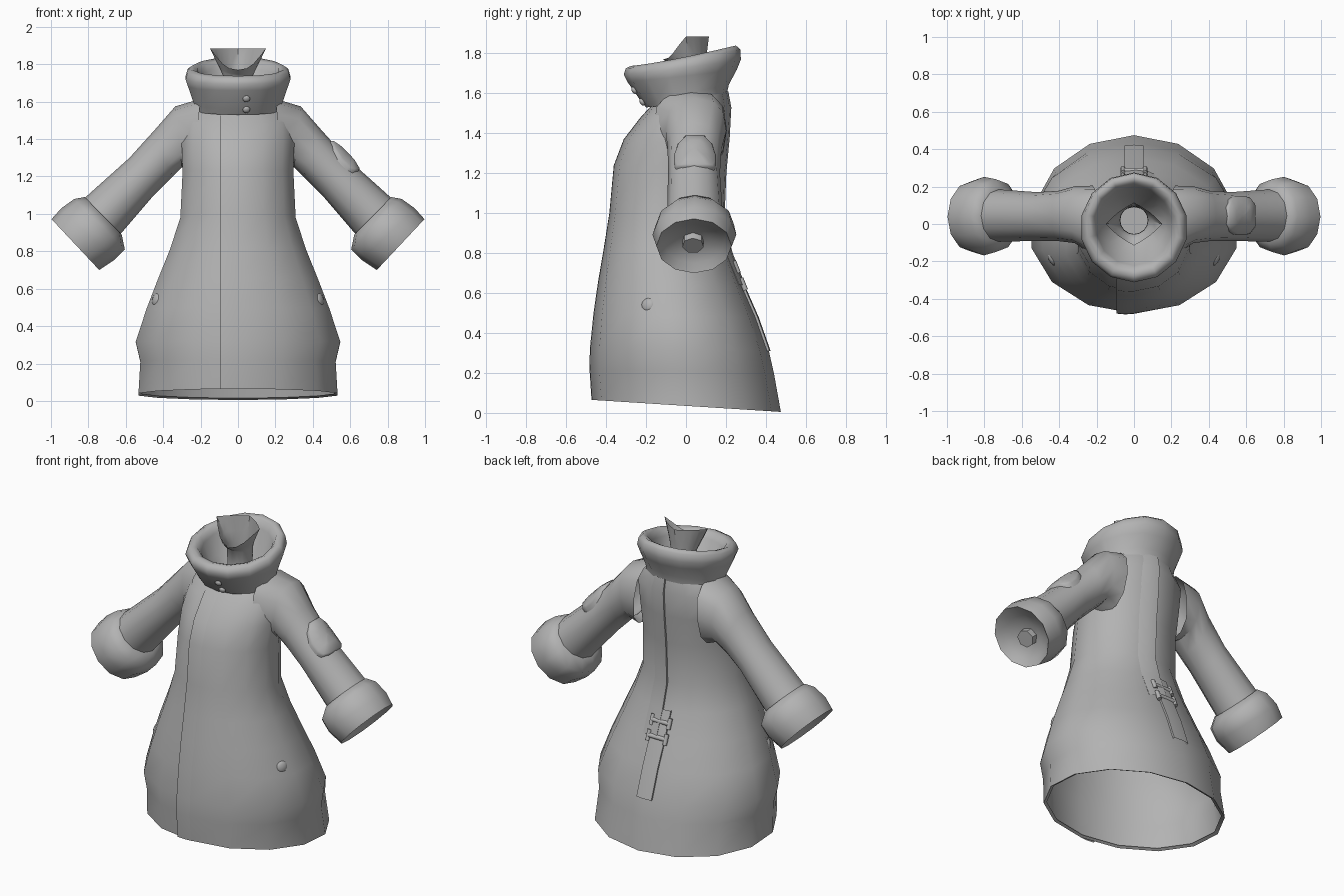
import bpy, bmesh, math
from mathutils import Vector

if "Cube" in bpy.data.objects:
    bpy.data.objects.remove(bpy.data.objects["Cube"])

cloth = bpy.data.materials.new("plain_grey")
cloth.diffuse_color = (0.45, 0.45, 0.45, 1)
cloth.use_nodes = True
cloth.node_tree.nodes["Principled BSDF"].inputs["Base Color"].default_value = cloth.diffuse_color


def finish(name, bm, angle=50):
    bmesh.ops.remove_doubles(bm, verts=bm.verts, dist=0.0005)
    bmesh.ops.recalc_face_normals(bm, faces=bm.faces)
    me = bpy.data.meshes.new(name)
    bm.to_mesh(me)
    bm.free()
    ob = bpy.data.objects.new(name, me)
    bpy.context.collection.objects.link(ob)
    me.materials.append(cloth)
    bpy.ops.object.select_all(action='DESELECT')
    ob.select_set(True)
    bpy.context.view_layer.objects.active = ob
    bpy.ops.object.shade_smooth_by_angle(angle=math.radians(angle))
    return ob


def loft(name, rings, closed=True, cap=False, angle=50):
    """Skin a list of equal-length point rings."""
    bm = bmesh.new()
    rows = [[bm.verts.new(p) for p in r] for r in rings]
    n = len(rows[0])
    for a, b in zip(rows, rows[1:]):
        for i in range(n if closed else n - 1):
            j = (i + 1) % n
            bm.faces.new((a[i], a[j], b[j], b[i]))
    if cap:
        bm.faces.new(rows[-1])
    return finish(name, bm, angle)


def tilted(row, a, off=0.0, power=1.0):
    """Point on a ring: front z, back z, front y, back y, half width."""
    zf, zb, yf, yb, w = row
    k = ((1 - math.cos(a)) / 2) ** power
    half = (yb - yf) / 2 + off
    return Vector(((w * 1.02 + off) * math.sin(a), (yf + yb) / 2 - half * math.cos(a),
                   zf + (zb - zf) * k))


def tilted_rings(rows, n, power=1.0):
    return [[tilted(r, 2 * math.pi * i / n, 0, power) for i in range(n)] for r in rows]


# Coat body, open at the hem
body = [
    (0.075, 0.015, -0.455, 0.455, 0.515),
    (0.065, 0.005, -0.47, 0.475, 0.535),
    (0.22, 0.20, -0.48, 0.44, 0.525),
    (0.32, 0.31, -0.478, 0.415, 0.55),
    (0.50, 0.48, -0.46, 0.355, 0.492),
    (0.66, 0.64, -0.437, 0.285, 0.43),
    (0.82, 0.80, -0.41, 0.222, 0.365),
    (1.00, 0.95, -0.382, 0.18, 0.31),
    (1.24, 1.20, -0.36, 0.19, 0.298),
    (1.37, 1.38, -0.31, 0.207, 0.303),
    (1.48, 1.53, -0.225, 0.215, 0.30),
    (1.53, 1.61, -0.18, 0.20, 0.235),
]
loft("coat_body", tilted_rings(body, 14), angle=60)


def strip(name, rows, x0, x1, back, offs):
    """Raised vertical band that follows the body."""
    rings = []
    for r in rows:
        ring = []
        for f, o in zip((0, 0, 0.5, 1, 1), offs):
            s = math.asin((x0 + (x1 - x0) * f) / r[4])
            ring.append(tilted(r, math.pi - s if back else s, o))
        rings.append(ring)
    loft(name, rings, closed=False, angle=40)


# Front overlap with one free edge, back fold, and the pleat below it
strip("front_flap", body[1:], -0.09, 0.0, False, (-0.01, 0.006, 0.005, 0.0, 0.0))
strip("back_fold", body[5:], 0.0, 0.11, True, (-0.003, 0.012, 0.008, -0.006, -0.012))
strip("back_pleat", body[3:7], -0.05, 0.05, True, (-0.01, 0.006, 0.009, 0.006, -0.01))

# Turned collar: outer wall, rolled rim, inner wall
collar = [
    (1.53, 1.60, -0.20, 0.205, 0.232),
    (1.56, 1.645, -0.225, 0.215, 0.236),
    (1.66, 1.72, -0.295, 0.255, 0.268),
    (1.695, 1.77, -0.312, 0.275, 0.282),
    (1.725, 1.82, -0.302, 0.272, 0.270),
    (1.738, 1.84, -0.275, 0.25, 0.245),
    (1.73, 1.825, -0.245, 0.222, 0.218),
    (1.70, 1.78, -0.222, 0.20, 0.20),
    (1.60, 1.66, -0.16, 0.16, 0.17),
    (1.52, 1.54, -0.07, 0.09, 0.085),
]
loft("collar", tilted_rings(collar, 14, 1.25), angle=85)

# Inner neck with a flared, pointed top, closed below
neck = []
for k in (1.0, 0.4):
    ring = []
    for i in range(16):
        a = i * math.pi / 8
        s, c = math.sin(a), math.cos(a)
        f = 1 / (abs(s) + abs(c)) ** 0.7
        rim = Vector((0.15 * s * f, 0.0 - 0.115 * c * f, 1.885 - 0.115 * max(c, 0)))
        base = Vector((0.075 * s, 0.02 - 0.075 * c, 1.73))
        ring.append(base.lerp(rim, k))
    neck.append(ring)
for z, r in ((1.73, 0.075), (1.62, 0.073), (1.50, 0.085)):
    neck.append([(r * math.sin(i * math.pi / 8), 0.02 - r * math.cos(i * math.pi / 8), z)
                 for i in range(16)])
loft("inner_neck", neck, cap=True)


def sleeve_ring(x0, z0, x1, z1, y, hw, n=12, p=1.0):
    """Ring through a top point and a bottom point, with a half depth in y."""
    def soft(v):
        return math.copysign(abs(v) ** p, v) if abs(v) > 1e-6 else 0.0
    top, bot = Vector((x0, y, z0)), Vector((x1, y, z1))
    c = (top + bot) / 2
    return [c + (top - c) * soft(math.cos(t)) + Vector((0, hw * soft(math.sin(t)), 0))
            for t in (2 * math.pi * i / n for i in range(n))]


def mirrored(name, rings, cap=False, angle=50):
    for side, s in (("right", 1), ("left", -1)):
        loft(f"{name}_{side}", [[(p[0] * s, p[1], p[2]) for p in r] for r in rings],
             cap=cap, angle=angle)


# Sleeves, squared off where they meet the shoulders
mirrored("sleeve", [
    sleeve_ring(0.20, 1.615, 0.24, 1.22, 0.02, 0.185, p=0.75),
    sleeve_ring(0.335, 1.575, 0.30, 1.25, 0.05, 0.152, p=0.8),
    sleeve_ring(0.44, 1.455, 0.36, 1.19, 0.043, 0.135, p=0.92),
    sleeve_ring(0.58, 1.30, 0.45, 1.10, 0.04, 0.13),
    sleeve_ring(0.82, 1.085, 0.63, 0.89, 0.045, 0.14),
], angle=60)
# Thick cuffs, dished at the end
mirrored("cuff", [
    sleeve_ring(0.80, 1.07, 0.64, 0.905, 0.045, 0.12),
    sleeve_ring(0.82, 1.09, 0.622, 0.89, 0.045, 0.15),
    sleeve_ring(0.875, 1.08, 0.605, 0.81, 0.045, 0.195),
    sleeve_ring(0.945, 1.03, 0.66, 0.755, 0.042, 0.21),
    sleeve_ring(0.997, 0.972, 0.742, 0.70, 0.04, 0.188),
    sleeve_ring(0.925, 0.945, 0.745, 0.75, 0.04, 0.15),
    sleeve_ring(0.86, 0.92, 0.76, 0.81, 0.04, 0.08),
], cap=True, angle=70)
# Wrist stubs inside the cuffs
mirrored("wrist", [
    sleeve_ring(0.80, 0.945, 0.725, 0.87, 0.035, 0.055, 7),
    sleeve_ring(0.875, 0.875, 0.80, 0.80, 0.035, 0.055, 7),
], cap=True)

# Elbow patch, rounded above and square below, wrapped over one sleeve
outline = [(-0.06, -0.11), (0.06, -0.11), (0.095, -0.095), (0.105, -0.06), (0.105, 0.0),
           (0.085, 0.065), (0.045, 0.105), (-0.045, 0.105), (-0.085, 0.065),
           (-0.105, 0.0), (-0.105, -0.06), (-0.095, -0.095)]
axis, out = Vector((-0.707, 0, 0.707)), Vector((0.707, 0, 0.707))
patch = []
for s, h in ((1.0, -0.03), (1.0, 0.012), (0.93, 0.02), (0.5, 0.024), (0.1, 0.024)):
    ring = []
    for v, u in outline:
        v, u = v * s, u * s
        drop = 0.15 - math.sqrt(0.15 ** 2 - v * v)
        ring.append(Vector((0.57, 0.045, 1.312)) + axis * u + Vector((0, v, 0))
                    + out * (h - drop))
    patch.append(ring)
loft("elbow_patch", patch, cap=True, angle=60)


def button(name, loc, normal, r, thick):
    bm = bmesh.new()
    bmesh.ops.create_uvsphere(bm, u_segments=12, v_segments=6, radius=1)
    q = Vector(normal).to_track_quat('Z', 'Y')
    for v in bm.verts:
        v.co = q @ Vector((v.co.x * r, v.co.y * r, v.co.z * thick)) + Vector(loc)
    finish(name, bm)


# Buttons
for s, side in ((1, "right"), (-1, "left")):
    button(f"side_button_{side}", (0.435 * s, -0.19, 0.54), (0.85 * s, -0.5, 0.2), 0.038, 0.018)
button("collar_button_upper", (0.045, -0.26, 1.615), (0.1, -0.85, -0.5), 0.02, 0.012)
button("collar_button_lower", (0.045, -0.22, 1.557), (0.1, -0.85, -0.5), 0.02, 0.012)


def bar(bm, a, b, r):
    a, b = Vector(a), Vector(b)
    q = (b - a).to_track_quat('Z', 'Y')
    ret = bmesh.ops.create_cone(bm, cap_ends=True, segments=8, radius1=r, radius2=r,
                                depth=(b - a).length)
    for v in ret['verts']:
        v.co = q @ v.co + (a + b) / 2


# Back toggles: a cross bar with an end piece on each side
for name, y, z in (("back_toggle_upper", 0.25, 0.73), ("back_toggle_lower", 0.286, 0.645)):
    bm = bmesh.new()
    bar(bm, (-0.06, y, z), (0.06, y, z), 0.014)
    for x in (-0.06, 0.06):
        bar(bm, (x, y - 0.012, z + 0.03), (x, y + 0.012, z - 0.03), 0.013)
    finish(name, bm, 50)
